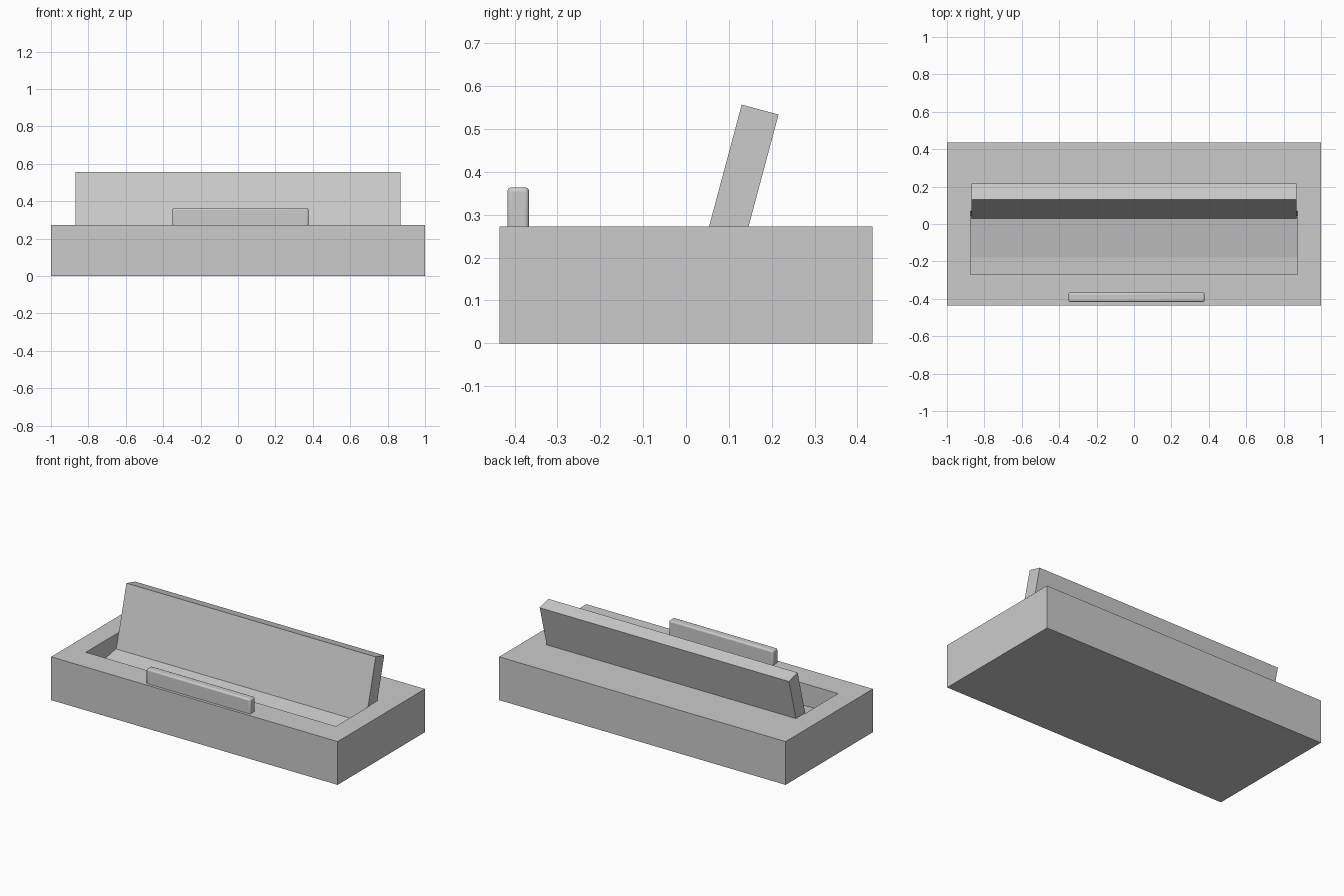
import bpy, bmesh

cube = bpy.data.objects.get("Cube")
if cube:
    bpy.data.objects.remove(cube, do_unlink=True)

grey = bpy.data.materials.new("plain_grey")
grey.use_nodes = True
grey.diffuse_color = (0.6, 0.6, 0.6, 1)
grey.node_tree.nodes["Principled BSDF"].inputs["Base Color"].default_value = (0.6, 0.6, 0.6, 1)


def prism(name, profile, x0, x1):
    """Extrude a (y, z) profile along x."""
    bm = bmesh.new()
    face = bm.faces.new([bm.verts.new((x0, y, z)) for y, z in profile])
    grown = bmesh.ops.extrude_face_region(bm, geom=[face])["geom"]
    moved = [v for v in grown if isinstance(v, bmesh.types.BMVert)]
    bmesh.ops.translate(bm, verts=moved, vec=(x1 - x0, 0, 0))
    bmesh.ops.recalc_face_normals(bm, faces=bm.faces)
    mesh = bpy.data.meshes.new(name)
    bm.to_mesh(mesh)
    bm.free()
    mesh.materials.append(grey)
    obj = bpy.data.objects.new(name, mesh)
    bpy.context.collection.objects.link(obj)
    return obj


def rect(y0, y1, z0, z1):
    return [(y0, z0), (y1, z0), (y1, z1), (y0, z1)]


TOP = 0.273

# Solid base block with a sloping-floored recess
base = prism("base", rect(-0.435, 0.435, 0, TOP), -1, 1)
recess = prism("recess_cutter",
               [(-0.27, 0.4), (-0.27, 0.135), (-0.18, 0.14), (0.045, 0.183),
                (0.07, TOP), (0.104, 0.4)], -0.873, 0.873)
recess.hide_render = True
recess.hide_viewport = True
recess.display_type = 'WIRE'
cut = base.modifiers.new("recess", 'BOOLEAN')
cut.operation = 'DIFFERENCE'
cut.solver = 'EXACT'
cut.object = recess

# Leaning back panel, rooted in the rear of the recess
prism("back_panel", [(0.029, 0.18), (0.115, 0.157), (0.216, 0.534), (0.13, 0.557)],
      -0.87, 0.87)

# Rounded front rail
rail = prism("front_rail", rect(-0.417, -0.366, 0.24, 0.364), -0.35, 0.377)
bevel = rail.modifiers.new("rounding", 'BEVEL')
bevel.width = 0.01
bevel.segments = 3
bpy.ops.object.select_all(action='DESELECT')
rail.select_set(True)
bpy.context.view_layer.objects.active = rail
bpy.ops.object.shade_smooth_by_angle()
